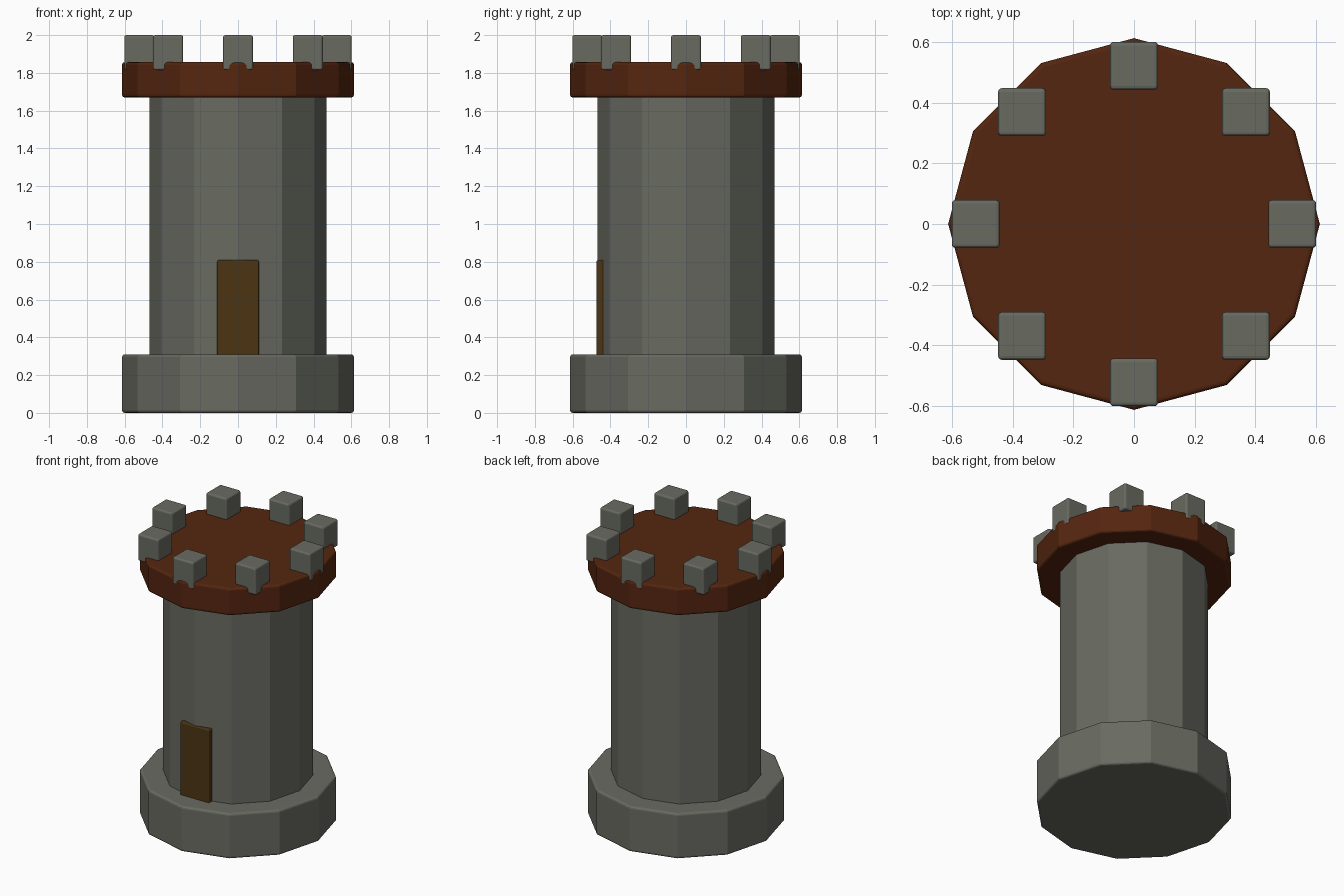
import bpy
import math

cube = bpy.data.objects.get("Cube")
if cube:
    bpy.data.objects.remove(cube, do_unlink=True)


def material(name, rgb):
    mat = bpy.data.materials.new(name)
    mat.use_nodes = True
    colour = (*rgb, 1.0)
    mat.diffuse_color = colour
    mat.node_tree.nodes["Principled BSDF"].inputs["Base Color"].default_value = colour
    return mat


stone = material("grey stone", (0.14, 0.145, 0.12))
roof_brown = material("red brown roof", (0.09, 0.019, 0.005))
door_brown = material("dark wood", (0.072, 0.035, 0.006))


def finish(name, mat, bevel):
    """Name the new object, colour it and round its sharp rims."""
    obj = bpy.context.object
    obj.name = name
    obj.data.materials.append(mat)
    mod = obj.modifiers.new("rounded rims", "BEVEL")
    mod.width = bevel
    mod.segments = 3
    mod.limit_method = "ANGLE"
    mod.angle_limit = math.radians(45)
    return obj


def drum(name, radius, bottom, top, mat, bevel):
    bpy.ops.mesh.primitive_cylinder_add(
        vertices=12, radius=radius, depth=top - bottom,
        location=(0, 0, (bottom + top) / 2))
    return finish(name, mat, bevel)


def box(name, low, high, mat, bevel):
    centre = [(a + b) / 2 for a, b in zip(low, high)]
    bpy.ops.mesh.primitive_cube_add(size=1, location=centre)
    obj = bpy.context.object
    obj.scale = [b - a for a, b in zip(low, high)]
    bpy.ops.object.transform_apply(location=False, rotation=False, scale=True)
    return finish(name, mat, bevel)


# Twelve-sided tower
drum("base", 0.614, 0, 0.31, stone, 0.015)
drum("tower_wall", 0.468, 0.29, 1.69, stone, 0.01)
drum("roof", 0.614, 1.67, 1.857, roof_brown, 0.015)

# Door plate, just proud of the front corner of the wall
box("door", (-0.11, -0.473, 0.3), (0.11, -0.4, 0.81), door_brown, 0.008)

# Ring of eight battlement blocks, all square to the axes
half = 0.079
for i in range(8):
    angle = i * math.pi / 4
    x, y = 0.523 * math.cos(angle), 0.523 * math.sin(angle)
    box(f"battlement_{i + 1}", (x - half, y - half, 1.815),
        (x + half, y + half, 2.0), stone, 0.012)
